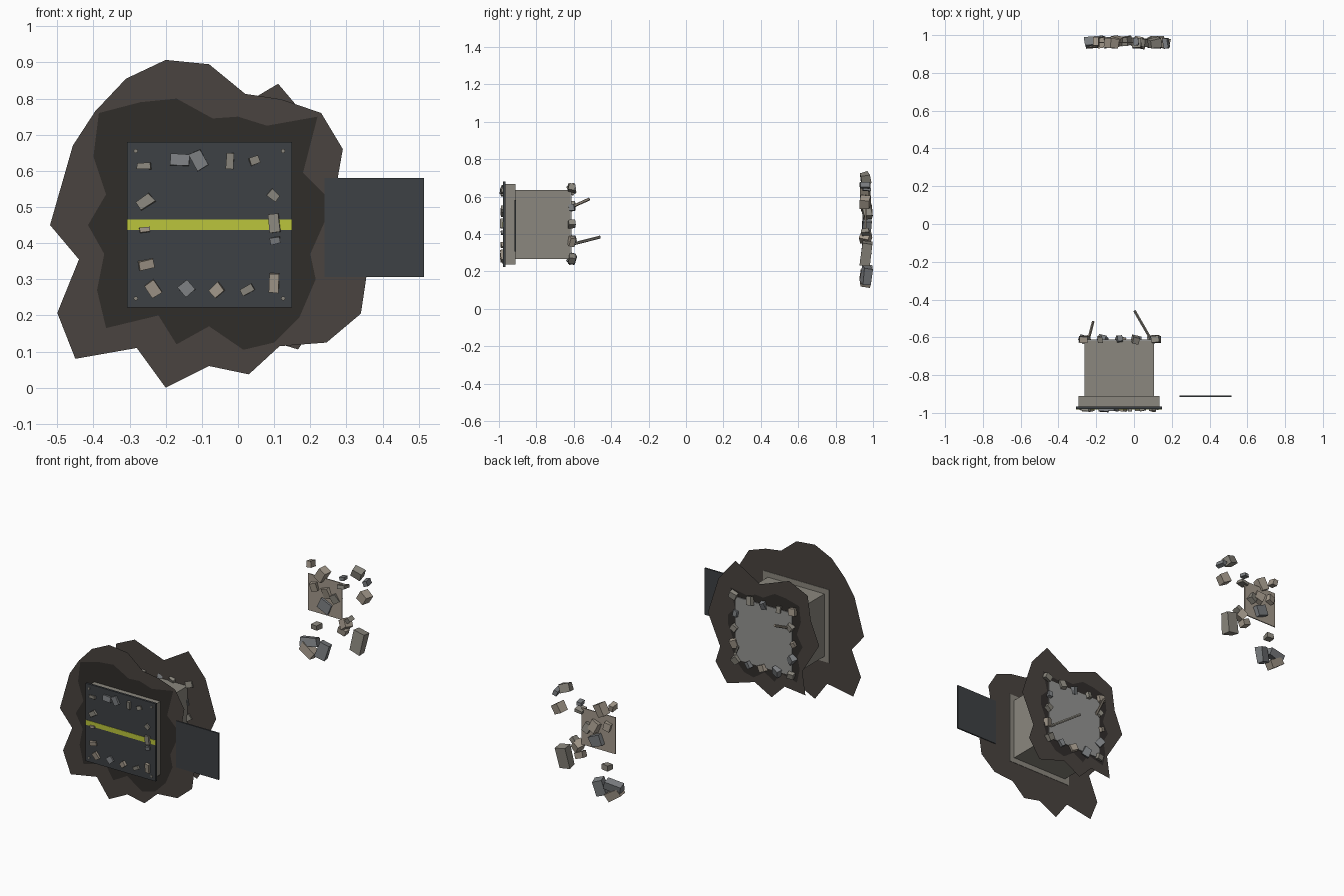
import bpy, bmesh, random
from math import radians
from mathutils import Vector, Matrix, Euler

if "Cube" in bpy.data.objects:
    bpy.data.objects.remove(bpy.data.objects["Cube"])

random.seed(4)
CX, CZ = -0.079, 0.451          # centre of the breach

def material(name, r, g, b):
    m = bpy.data.materials.new(name)
    m.diffuse_color = (r, g, b, 1)
    m.use_nodes = True
    m.node_tree.nodes["Principled BSDF"].inputs["Base Color"].default_value = m.diffuse_color
    return m

SOOT = material("soot", .067, .056, .05)
CHAR = material("char", .03, .026, .023)
STEEL = material("dark_steel", .047, .053, .058)
YELLOW = material("yellow", .50, .56, .045)
STONE = material("stone", .26, .245, .21)
PLASTER = material("pale_stone", .30, .30, .29)
TAN = material("tan_stone", .37, .32, .26)
SLATE = material("slate_stone", .20, .21, .22)

def finish(name, bm, *mats):
    me = bpy.data.meshes.new(name)
    bm.to_mesh(me)
    bm.free()
    ob = bpy.data.objects.new(name, me)
    for m in mats:
        me.materials.append(m)
    bpy.context.collection.objects.link(ob)
    return ob

def box(name, x, y, z, mat):
    """Box from (min, max) ranges."""
    bm = bmesh.new()
    mid = Vector([(a + b) / 2 for a, b in (x, y, z)])
    size = [b - a for a, b in (x, y, z)] + [1]
    bmesh.ops.create_cube(bm, size=1, matrix=Matrix.Translation(mid) @ Matrix.Diagonal(size))
    return finish(name, bm, mat)

def square(name, half, y, mat):
    return box(name, (CX - half, CX + half), y, (CZ - half, CZ + half), mat)

def stain(name, pts, y, mat):
    """Flat ragged sheet in the xz plane."""
    bm = bmesh.new()
    bm.faces.new([bm.verts.new((x, y, z)) for x, z in pts])
    return finish(name, bm, mat)

def rod(name, a, b, r, mat, sides=6):
    a, b = Vector(a), Vector(b)
    bm = bmesh.new()
    m = Matrix.Translation((a + b) / 2) @ (b - a).to_track_quat('Z', 'Y').to_matrix().to_4x4()
    bmesh.ops.create_cone(bm, cap_ends=True, segments=sides, radius1=r, radius2=r,
                          depth=(b - a).length, matrix=m)
    return finish(name, bm, mat)

def rubble(name, chunks, y, depth, tilt, spread=0):
    """Broken blocks; each chunk is x, z, width, height, roll in degrees."""
    bm = bmesh.new()
    for x, z, w, h, roll in chunks:
        rot = Euler((random.uniform(-tilt, tilt), radians(-roll), random.uniform(-tilt, tilt)))
        m = (Matrix.Translation((x, y + random.uniform(-spread, spread), z))
             @ rot.to_matrix().to_4x4()
             @ Matrix.Diagonal((w, depth * random.uniform(.8, 1.1), h, 1)))
        vs = bmesh.ops.create_cube(bm, size=1, matrix=m)["verts"]
        shade = random.randrange(3)
        for v in vs:
            v.co += Vector([random.uniform(-.05, .05) * w for _ in range(3)])
        for f in {f for v in vs for f in v.link_faces}:
            f.material_index = shade
    return finish(name, bm, STONE, TAN, SLATE)

# Soot around the front opening
front_outer = [(-.20, .907), (-.08, .895), (.02, .813), (.12, .798), (.23, .76), (.29, .66),
               (.275, .575), (.30, .47), (.32, .38), (.355, .305), (.34, .205), (.245, .125),
               (.115, .115), (.03, .037), (-.08, .06), (-.20, 0), (-.28, .11), (-.45, .08),
               (-.50, .207), (-.44, .355), (-.52, .45), (-.457, .67), (-.395, .765), (-.31, .855)]
inner = [(-.17, .80), (-.07, .745), (0, .75), (.08, .725), (.22, .75), (.18, .595), (.24, .535),
         (.24, .46), (.20, .37), (.215, .30), (.17, .195), (.10, .125), (.015, .105), (-.08, .17),
         (-.17, .12), (-.22, .20), (-.365, .165), (-.39, .27), (-.37, .37), (-.415, .45),
         (-.365, .535), (-.40, .64), (-.385, .76), (-.27, .79)]
stain("front_soot", front_outer, -.913, SOOT)
stain("front_char", inner, -.916, CHAR)

# Smaller soot around the exit side, offsets from the breach centre
back_outer = [(.37, .04), (.30, .26), (.19, .39), (.03, .295), (-.16, .365), (-.28, .31), (-.30, .17),
              (-.355, .035), (-.245, -.145), (-.265, -.28), (-.13, -.265), (-.045, -.35),
              (.065, -.29), (.245, -.345), (.32, -.235), (.29, -.14)]
stain("back_soot", [(CX + x, CZ + z) for x, z in back_outer], -.619, SOOT)
stain("back_char", [(CX + (x - CX) * .74, CZ + (z - CZ) * .76) for x, z in inner], -.616, CHAR)

# Wall plug: frame, tunnel and pale end plate
square("wall_frame", .215, (-.966, -.911), STONE)
square("tunnel", .184, (-.912, -.62), STONE)
square("tunnel_end", .184, (-.62, -.611), PLASTER)

# Front steel panel with stripe and corner bolts
square("front_panel", .2285, (-.979, -.966), STEEL)
box("panel_stripe", (CX - .2285, CX + .2285), (-.981, -.979), (.436, .465), YELLOW)
for i, (sx, sz) in enumerate([(-1, -1), (1, -1), (-1, 1), (1, 1)]):
    x, z = CX + sx * .204, CZ + sz * .204
    rod(f"panel_bolt_{i + 1}", (x, -.979, z), (x, -.984, z), .006, STONE, 8)

# Loose panel torn off to the side
box("side_panel", (.24, .515), (-.917, -.908), (.306, .58), STEEL)

# Rubble on the front rim
rubble("front_rubble", [
    (-.26, .613, .038, .016, 0), (-.162, .63, .052, .03, -3), (-.108, .63, .034, .05, 28),
    (-.022, .628, .02, .043, -4), (.046, .629, .027, .02, 20), (-.256, .515, .046, .028, 35),
    (.098, .532, .03, .022, -40), (.1, .455, .03, .05, 5), (-.258, .436, .028, .014, 5),
    (.103, .407, .028, .018, 10), (-.255, .342, .042, .024, 12), (-.235, .273, .032, .04, 35),
    (-.143, .274, .032, .036, 40), (-.058, .27, .034, .028, 40), (.026, .27, .036, .02, 30),
    (.1, .29, .026, .052, -4)], -.98, .022, .15)

# Rubble on the exit rim, evenly around the square opening
rim = []
for i in range(16):
    side, t = i // 4, (i % 4) / 2 - 1
    u, v = t * .186, .186
    for _ in range(side):
        u, v = v, -u
    rim.append((CX + u + random.uniform(-.012, .012), CZ + v + random.uniform(-.01, .01),
                random.uniform(.024, .045), random.uniform(.025, .05), random.uniform(-40, 40)))
rubble("back_rubble", rim, -.611, .034, .3)

# Bent bars sticking out of the exit
rod("long_bar", (.095, -.62, .342), (.003, -.46, .383), .008, STONE)
rod("short_bar", (-.243, -.62, .54), (-.216, -.516, .587), .008, TAN)

# Thrown debris behind the wall
box("debris_slab", (-.215, .005), (.958, .964), (.395, .61), TAN)
rubble("debris", [
    (-.2, .67, .03, .035, 10), (-.12, .63, .05, .07, -30), (.11, .70, .06, .045, -20),
    (.17, .66, .025, .03, 20), (.155, .57, .055, .055, -30), (.01, .64, .028, .02, 5),
    (.015, .595, .045, .02, 10), (-.09, .53, .05, .06, 20), (-.1, .45, .07, .06, -25),
    (-.04, .51, .04, .05, 30), (-.17, .55, .04, .045, 15), (-.165, .31, .04, .03, 0),
    (.03, .38, .045, .05, 35), (.01, .335, .05, .035, -20), (.055, .41, .03, .025, 40),
    (.115, .295, .07, .12, -12), (-.21, .205, .10, .05, 10), (-.12, .18, .06, .09, -18),
    (-.21, .16, .09, .045, -35)], .962, .05, .25, .008)
